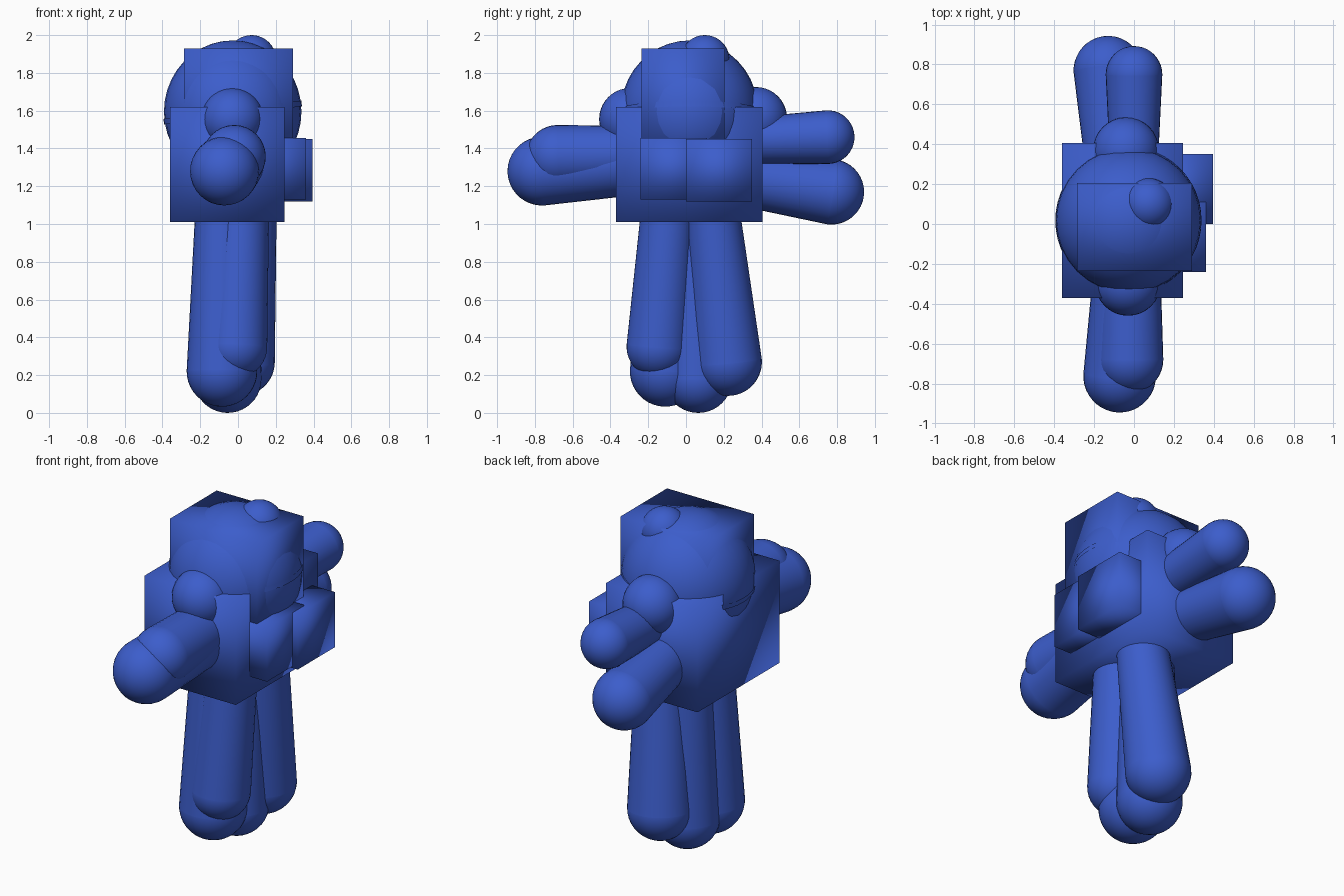
import bpy
import bmesh
from math import radians
from mathutils import Vector, Matrix

cube = bpy.data.objects.get("Cube")
if cube:
    bpy.data.objects.remove(cube, do_unlink=True)

# Single blue material
BLUE = (0.045, 0.11, 0.6, 1)
blue = bpy.data.materials.new("royal blue")
blue.use_nodes = True
blue.diffuse_color = BLUE
blue.node_tree.nodes["Principled BSDF"].inputs["Base Color"].default_value = BLUE


def finish(name, bm):
    for face in bm.faces:
        face.smooth = True
    mesh = bpy.data.meshes.new(name)
    bm.to_mesh(mesh)
    bm.free()
    mesh.materials.append(blue)
    obj = bpy.data.objects.new(name, mesh)
    bpy.context.collection.objects.link(obj)
    return obj


def box(name, low, high):
    """Soft-shaded box between two corners."""
    low, high = Vector(low), Vector(high)
    bm = bmesh.new()
    bmesh.ops.create_cube(bm, size=1)
    bmesh.ops.scale(bm, vec=high - low, verts=bm.verts)
    bmesh.ops.translate(bm, vec=(low + high) / 2, verts=bm.verts)
    return finish(name, bm)


def ball(name, centre, radius, stretch=1):
    bm = bmesh.new()
    bmesh.ops.create_uvsphere(bm, u_segments=32, v_segments=20, radius=radius)
    bmesh.ops.scale(bm, vec=(1, 1, stretch), verts=bm.verts)
    bmesh.ops.translate(bm, vec=centre, verts=bm.verts)
    return finish(name, bm)


def limb(name, start, end, r_start, r_end):
    """Tapered tube closed by a round tip."""
    start, end = Vector(start), Vector(end)
    axis = end - start
    turn = axis.to_track_quat("Z", "Y").to_matrix().to_4x4()
    bm = bmesh.new()
    bmesh.ops.create_cone(bm, cap_ends=False, segments=32, radius1=r_start,
                          radius2=r_end, depth=axis.length,
                          matrix=Matrix.Translation((start + end) / 2) @ turn)
    bmesh.ops.create_uvsphere(bm, u_segments=32, v_segments=20, radius=r_end,
                              matrix=Matrix.Translation(end) @ turn)
    return finish(name, bm)


# Torso and the two chest blocks
box("torso", (-0.36, -0.37, 1.01), (0.245, 0.405, 1.62))
box("left_chest_block", (0.05, 0.0, 1.12), (0.395, 0.35, 1.45))
box("right_chest_block", (0.01, -0.24, 1.13), (0.36, 0.11, 1.455))

# Head: round skull, square block, tilted band and crown bump
ball("head_ball", (-0.028, 0.018, 1.595), 0.364, 1.035)
box("head_block", (-0.285, -0.235, 1.36), (0.29, 0.205, 1.93))
ball("crown_bump", (0.072, 0.1, 1.87), 0.13)
bm = bmesh.new()
bmesh.ops.create_cone(bm, cap_ends=False, segments=48, radius1=0.368,
                      radius2=0.368, depth=0.03,
                      matrix=Matrix.Translation((-0.028, 0.018, 1.59))
                      @ Matrix.Rotation(radians(-7.5), 4, "Y"))
finish("head_band", bm)

# Shoulders
ball("front_shoulder", (-0.03, -0.295, 1.555), 0.165)
ball("back_shoulder", (-0.04, 0.37, 1.56), 0.165)

# Arms: two reach forward, two reach backward
limb("front_lower_arm", (-0.035, -0.3, 1.325), (-0.072, -0.763, 1.28), 0.175, 0.182)
limb("front_upper_arm", (-0.02, -0.3, 1.365), (-0.02, -0.68, 1.357), 0.155, 0.167)
limb("back_upper_arm", (0.0, 0.3, 1.44), (0.0, 0.75, 1.46), 0.12, 0.142)
limb("back_lower_arm", (-0.1, 0.3, 1.24), (-0.13, 0.77, 1.17), 0.145, 0.173)

# Legs: two overlapping pairs
limb("front_outer_leg", (0.02, -0.09, 1.1), (-0.01, -0.15, 0.35), 0.145, 0.165)
limb("front_inner_leg", (-0.08, -0.08, 1.1), (-0.085, -0.11, 0.22), 0.145, 0.187)
limb("back_inner_leg", (-0.04, 0.06, 1.1), (-0.055, 0.065, 0.18), 0.145, 0.18)
limb("back_outer_leg", (0.065, 0.14, 1.1), (0.015, 0.222, 0.27), 0.14, 0.18)
